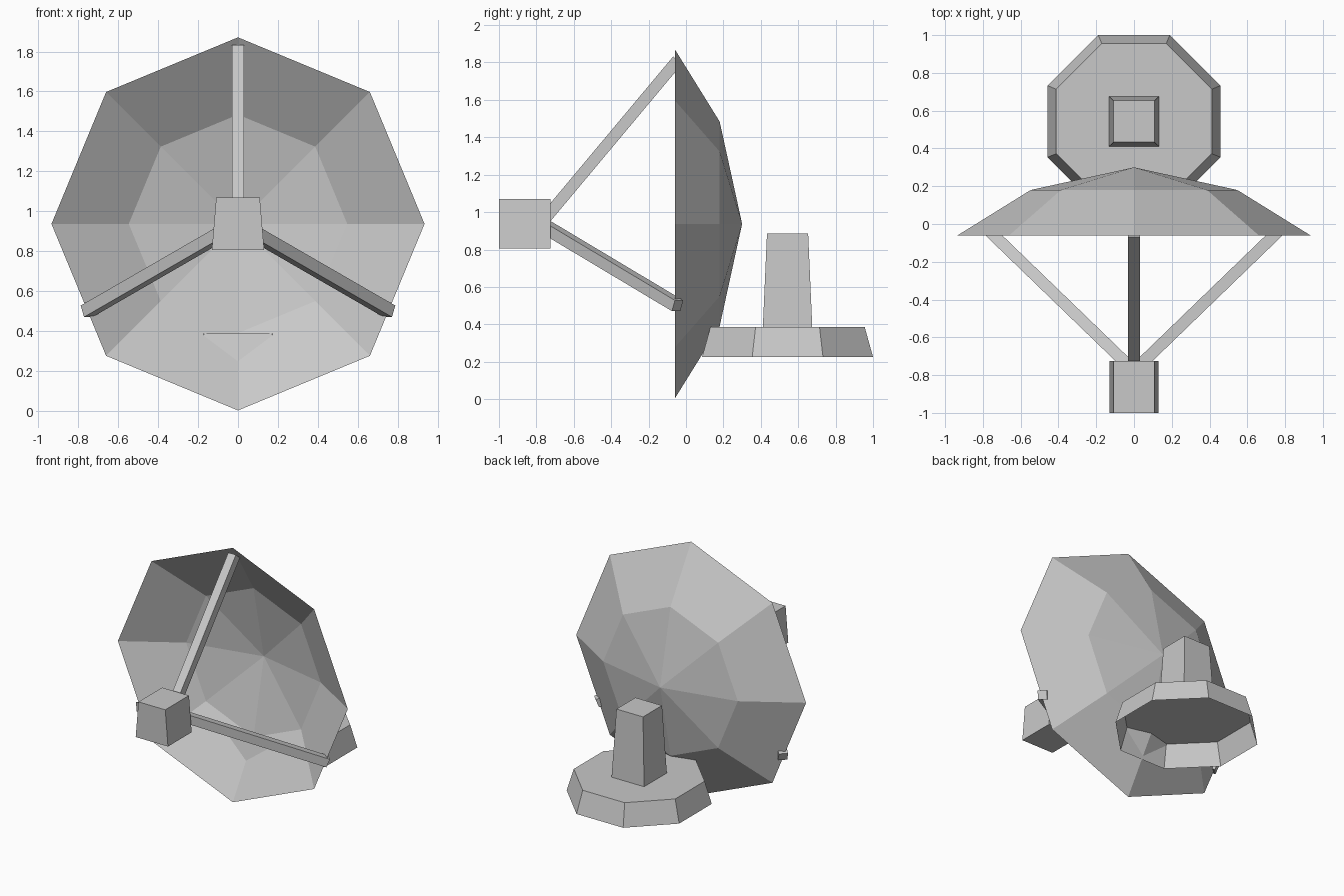
import bpy
import math
from mathutils import Vector

cube = bpy.data.objects.get("Cube")
if cube:
    bpy.data.objects.remove(cube, do_unlink=True)

# One plain grey for the whole antenna
GREY = (0.58, 0.58, 0.58, 1.0)
grey = bpy.data.materials.new("light grey")
grey.diffuse_color = GREY
grey.use_nodes = True
grey.node_tree.nodes["Principled BSDF"].inputs["Base Color"].default_value = GREY


def loft(name, rings, cap_start=True, cap_end=True):
    """Join rings of equal point count; a last ring of one point makes a tip."""
    n = len(rings[0])
    verts = [p for ring in rings for p in ring]
    faces = []
    for k in range(len(rings) - 1):
        a, b = k * n, (k + 1) * n
        tip = len(rings[k + 1]) == 1
        for i in range(n):
            j = (i + 1) % n
            faces.append((a + i, a + j, b) if tip else (a + i, a + j, b + j, b + i))
    if cap_start:
        faces.append(tuple(reversed(range(n))))
    if cap_end:
        faces.append(tuple(range(len(verts) - n, len(verts))))
    mesh = bpy.data.meshes.new(name)
    mesh.from_pydata(verts, [], faces)
    mesh.materials.append(grey)
    mesh.update()
    obj = bpy.data.objects.new(name, mesh)
    bpy.context.scene.collection.objects.link(obj)
    return obj


def rectangle(hx, hy, cy, z):
    return [(sx * hx, cy + sy * hy, z) for sx, sy in ((-1, -1), (1, -1), (1, 1), (-1, 1))]


def flat_octagon(apothem, cy, z):
    r = apothem / math.cos(math.pi / 8)
    angles = [(i + 0.5) * math.pi / 4 for i in range(8)]
    return [(r * math.cos(a), cy + r * math.sin(a), z) for a in angles]


# Dish: thin eight-sided bowl opening to the front
HUB_Z = 0.937


def dish_ring(r, y):
    angles = [i * math.pi / 4 for i in range(8)]
    return [(r * math.cos(a), y, HUB_Z + r * math.sin(a)) for a in angles]


loft("dish", [dish_ring(0.934, -0.06), dish_ring(0.547, 0.18), [(0, 0.3, HUB_Z)]],
     cap_start=False, cap_end=False)

# Base: flared octagon, hollow underneath, with a tapered post on top
BASE_Y = 0.543
loft("base", [flat_octagon(0.457, BASE_Y, 0.225), flat_octagon(0.412, BASE_Y, 0.387)],
     cap_start=False)
loft("post", [rectangle(0.132, 0.132, BASE_Y, 0.387), rectangle(0.108, 0.11, BASE_Y, 0.885)])

# Receiver box, narrower at the top
loft("receiver", [rectangle(0.131, 0.1375, -0.8625, 0.806),
                  rectangle(0.109, 0.1375, -0.8625, 1.07)])


# Square struts from the receiver to the dish rim, sides kept upright
def strut(name, angle, half=0.031):
    out = Vector((math.sin(angle), 0, math.cos(angle)))
    hub = Vector((0, 0, HUB_Z))
    start = hub + out * 0.03 + Vector((0, -0.752, 0))
    end = hub + out * 0.875 + Vector((0, -0.045, 0))
    d = (end - start).normalized()
    side = d.cross(Vector((0, 0, 1))).normalized()
    up = side.cross(d)
    corners = [(side * sx + up * sy) * half for sx, sy in ((-1, -1), (1, -1), (1, 1), (-1, 1))]
    loft(name, [[p + c for c in corners] for p in (start, end)])


for name, turn in (("top_strut", 0), ("left_strut", 1), ("right_strut", -1)):
    strut(name, turn * math.tau / 3)
